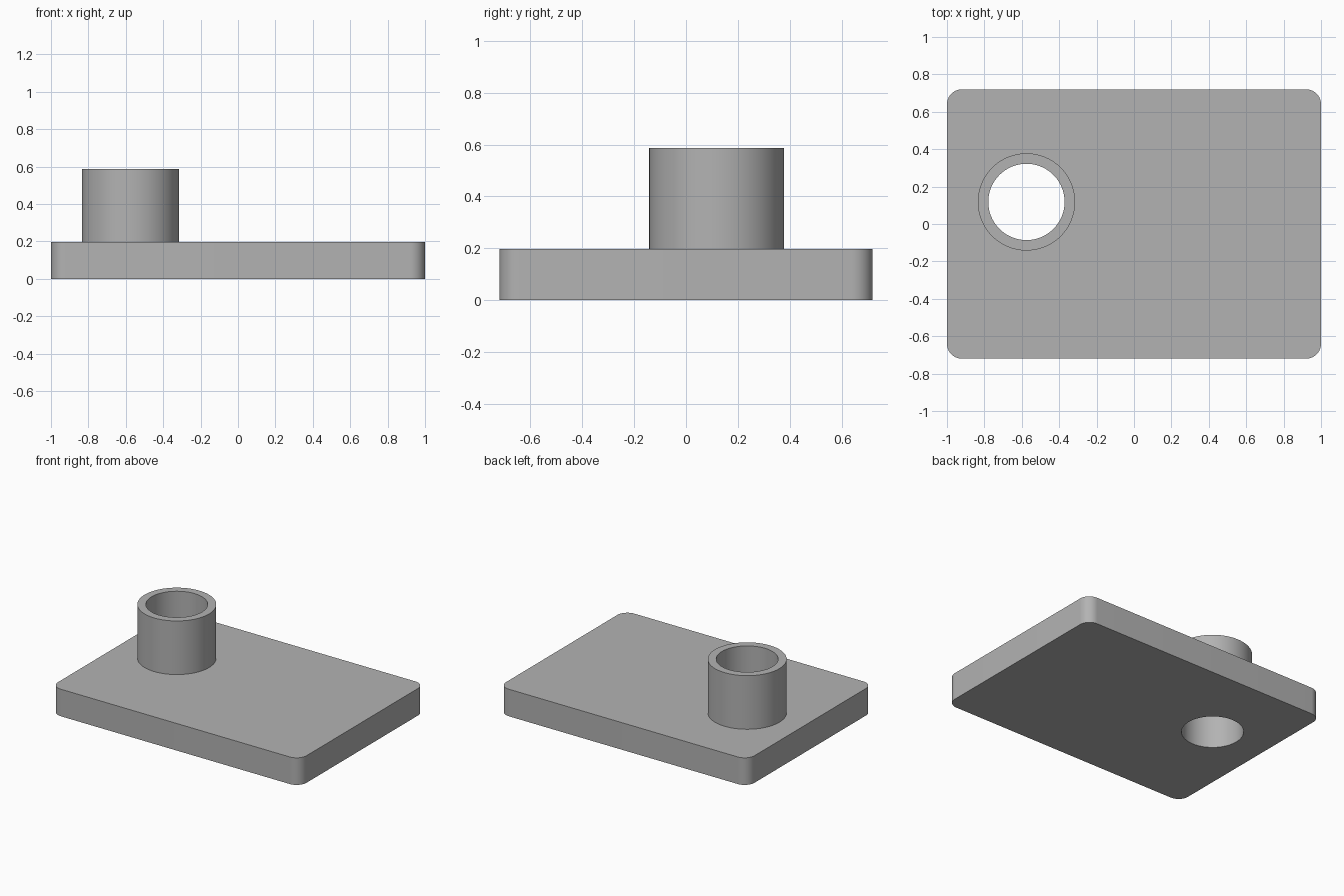
import bpy
import bmesh
import math

if "Cube" in bpy.data.objects:
    bpy.data.objects.remove(bpy.data.objects["Cube"], do_unlink=True)

PLATE = (2.0, 1.44, 0.197)      # width, depth, thickness
CORNER = 0.08
TUBE_XY = (-0.575, 0.118)
TUBE_TOP = 0.587
OUTER, BORE = 0.26, 0.204
SIDES = 96

grey = bpy.data.materials.new("plain grey")
grey.use_nodes = True
colour = (0.45, 0.45, 0.45, 1)
grey.diffuse_color = colour
grey.node_tree.nodes["Principled BSDF"].inputs["Base Color"].default_value = colour


def add_object(name, bm):
    mesh = bpy.data.meshes.new(name)
    bm.to_mesh(mesh)
    bm.free()
    mesh.materials.append(grey)
    obj = bpy.data.objects.new(name, mesh)
    bpy.context.collection.objects.link(obj)
    return obj


def cylinder(name, radius, bottom, top):
    bm = bmesh.new()
    bmesh.ops.create_cone(bm, cap_ends=True, segments=SIDES, radius1=radius,
                          radius2=radius, depth=top - bottom)
    bmesh.ops.translate(bm, verts=bm.verts, vec=(*TUBE_XY, (top + bottom) / 2))
    return add_object(name, bm)


def combine(target, other, operation):
    mod = target.modifiers.new(operation.lower(), 'BOOLEAN')
    mod.operation = operation
    mod.solver = 'EXACT'
    mod.object = other
    bpy.ops.object.modifier_apply(modifier=mod.name)
    bpy.data.objects.remove(other, do_unlink=True)


# Base plate with rounded upright corners
bm = bmesh.new()
bmesh.ops.create_cube(bm, size=1)
bmesh.ops.scale(bm, verts=bm.verts, vec=PLATE)
bmesh.ops.translate(bm, verts=bm.verts, vec=(0, 0, PLATE[2] / 2))
upright = [e for e in bm.edges if abs(e.verts[0].co.z - e.verts[1].co.z) > 0.1]
bmesh.ops.bevel(bm, geom=upright, offset=CORNER, segments=16, profile=0.5,
                affect='EDGES')
base = add_object("base_plate_with_tube", bm)
bpy.ops.object.select_all(action='DESELECT')
base.select_set(True)
bpy.context.view_layer.objects.active = base

# Upright tube joined to the plate, then bored right through
combine(base, cylinder("tube", OUTER, PLATE[2] / 2, TUBE_TOP), 'UNION')
combine(base, cylinder("bore_cutter", BORE, -0.1, TUBE_TOP + 0.1), 'DIFFERENCE')

bpy.ops.object.shade_smooth_by_angle(angle=math.radians(30))
